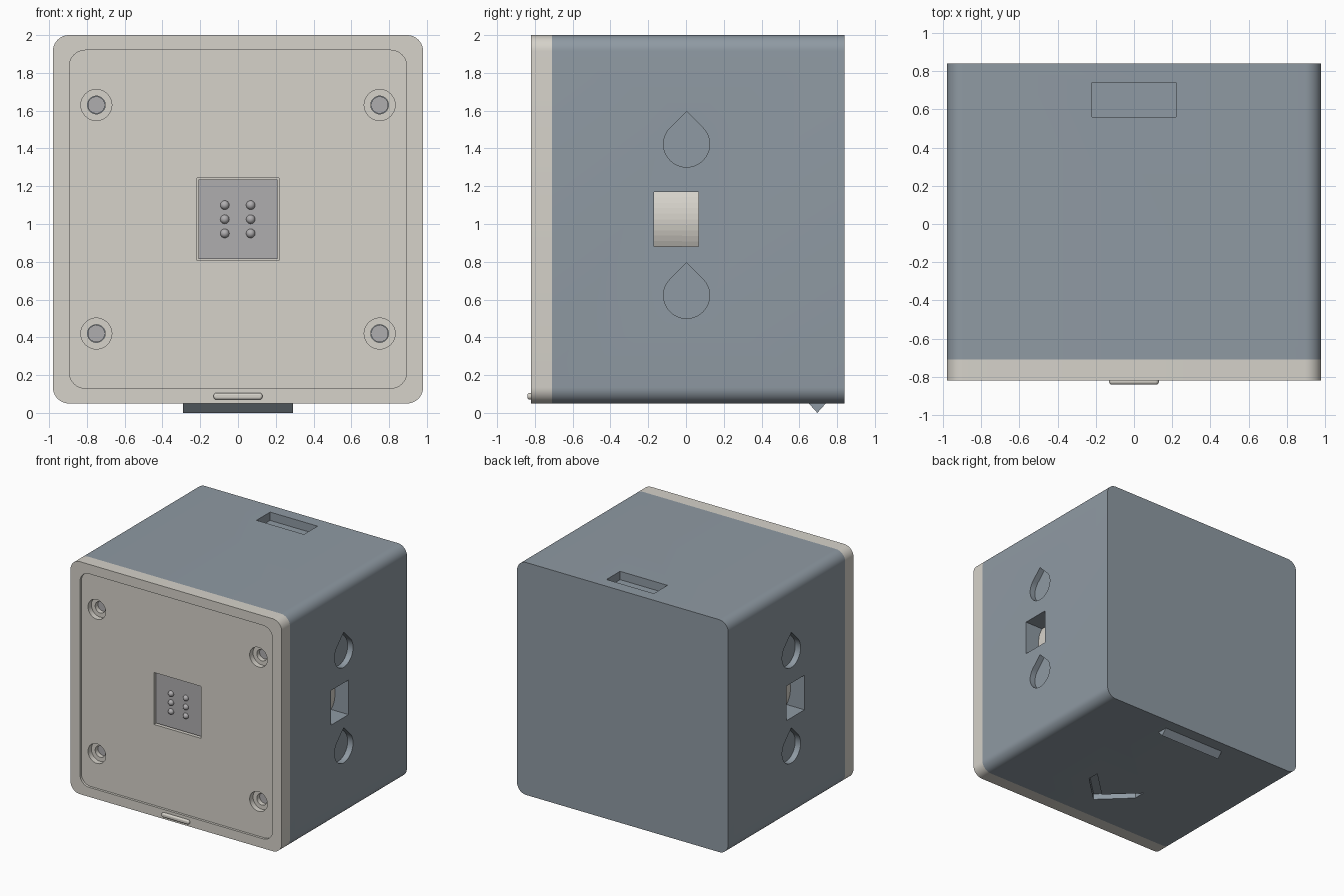
import bpy, bmesh
from math import sin, cos, pi, radians

if "Cube" in bpy.data.objects:
    bpy.data.objects.remove(bpy.data.objects["Cube"])


def material(name, rgb):
    m = bpy.data.materials.new(name)
    m.diffuse_color = (*rgb, 1)
    m.use_nodes = True
    m.node_tree.nodes["Principled BSDF"].inputs["Base Color"].default_value = m.diffuse_color
    return m


BLUE = material("blue_grey", (0.275, 0.323, 0.367))
CREAM = material("cream", (0.67, 0.645, 0.59))
GREY = material("warm_grey", (0.43, 0.42, 0.43))


def finish(ob, angle=30):
    bpy.ops.object.select_all(action='DESELECT')
    ob.select_set(True)
    bpy.context.view_layer.objects.active = ob
    bpy.ops.object.shade_smooth_by_angle(angle=radians(angle))


def prism(name, pts, axis, a, b, mat=None):
    """Extrude a 2D outline along an axis; the outline uses the other two axes in xyz order."""
    bm = bmesh.new()

    def ring(t):
        out = []
        for p in pts:
            co = list(p)
            co.insert("xyz".index(axis), t)
            out.append(bm.verts.new(co))
        return out
    r0, r1 = ring(a), ring(b)
    bm.faces.new(r0)
    bm.faces.new(r1[::-1])
    n = len(pts)
    for i in range(n):
        j = (i + 1) % n
        bm.faces.new((r0[i], r1[i], r1[j], r0[j]))
    bmesh.ops.recalc_face_normals(bm, faces=bm.faces)
    me = bpy.data.meshes.new(name)
    bm.to_mesh(me)
    bm.free()
    ob = bpy.data.objects.new(name, me)
    bpy.context.collection.objects.link(ob)
    if mat:
        me.materials.append(mat)
    return ob


def arc(cx, cy, r, a0, a1, n):
    return [(cx + r * cos(radians(a0 + (a1 - a0) * i / n)),
             cy + r * sin(radians(a0 + (a1 - a0) * i / n))) for i in range(n + 1)]


def rect(x0, x1, y0, y1, r=0, n=10):
    if not r:
        return [(x0, y0), (x1, y0), (x1, y1), (x0, y1)]
    return (arc(x1 - r, y1 - r, r, 0, 90, n) + arc(x0 + r, y1 - r, r, 90, 180, n)
            + arc(x0 + r, y0 + r, r, 180, 270, n) + arc(x1 - r, y0 + r, r, 270, 360, n))


def circle(x, y, r, n=40):
    return arc(x, y, r, 0, 360, n)[:-1]


def drop(y, z, r):
    return arc(y, z, r, 135, 405, 36) + [(y, z + r * 1.414)]


def cut(ob, cutter):
    cutter.hide_render = True
    m = ob.modifiers.new("cut", 'BOOLEAN')
    m.operation, m.solver, m.object = 'DIFFERENCE', 'EXACT', cutter
    bpy.ops.object.select_all(action='DESELECT')
    ob.select_set(True)
    bpy.context.view_layer.objects.active = ob
    bpy.ops.object.modifier_apply(modifier=m.name)
    bpy.data.objects.remove(cutter)


outer = rect(-0.98, 0.98, 0.05, 2.0, 0.085)
SCREWS = [(x, z) for x in (-0.75, 0.75) for z in (0.42, 1.63)]

# Body with side pockets, top slot and chevron underneath
body = prism("body", outer, "y", -0.71, 0.84, BLUE)
for s in (-1, 1):
    for z in (1.423, 0.622):
        cut(body, prism("cutter", drop(0.003, z, 0.122), "x", s * 0.93, s * 1.1))
    cut(body, prism("cutter", rect(-0.17, 0.065, 0.88, 1.17), "x", s * 0.78, s * 1.1))
cut(body, prism("cutter", rect(-0.22, 0.22, 0.56, 0.74), "z", 1.93, 2.1))
chevron = [(0, -0.5), (0.24, -0.27), (0.24, -0.17), (0, -0.4), (-0.24, -0.17), (-0.24, -0.27)]
cut(body, prism("cutter", chevron, "z", -0.1, 0.1))
finish(body)

# Rollers seen through the side windows
for s, side in ((-1, "left"), (1, "right")):
    for part, y0, y1, r in (("roller", -0.25, -0.02, 0.30), ("roller_rim", -0.02, 0.12, 0.305)):
        finish(prism(side + "_" + part, circle(s * 0.55, 1.025, r, 64), "y", y0, y1, CREAM), 3)

# Front cover with sunken panel, counterbored holes and square pocket
cover = prism("front_cover", outer, "y", -0.82, -0.71, CREAM)
cut(cover, prism("cutter", rect(-0.893, 0.893, 0.13, 1.92, 0.085), "y", -0.9, -0.80))
for x, z in SCREWS:
    cut(cover, prism("cutter", circle(x, z, 0.082), "y", -0.9, -0.755))
    cut(cover, prism("cutter", circle(x, z, 0.047), "y", -0.9, -0.70))
cut(cover, prism("cutter", rect(-0.218, 0.218, 0.807, 1.243), "y", -0.9, -0.77))
finish(cover)

# Screws at the bottom of the holes
for i, (x, z) in enumerate(SCREWS):
    finish(prism(f"screw_{i + 1}", circle(x, z, 0.045), "y", -0.72, -0.70, GREY))

# Square tile with raised dots
prism("tile", rect(-0.21, 0.21, 0.815, 1.235), "y", -0.785, -0.765, GREY)
for i, x in enumerate((-0.07, 0.067)):
    for j, z in enumerate((0.95, 1.025, 1.10)):
        bpy.ops.mesh.primitive_uv_sphere_add(segments=20, ring_count=12, radius=0.024,
                                             location=(x, -0.785, z))
        dot = bpy.context.object
        dot.name = f"dot_{i}_{j}"
        dot.data.materials.append(GREY)
        finish(dot)

# Finger ridge on the lower edge of the cover
ridge = prism("finger_ridge", rect(-0.13, 0.13, 0.07, 0.106, 0.0175), "y", -0.84, -0.81, CREAM)
bev = ridge.modifiers.new("round", 'BEVEL')
bev.width, bev.segments, bev.limit_method = 0.012, 4, 'ANGLE'
finish(ridge)

# Wedge foot at the back of the underside
prism("wedge_foot", [(0.65, 0.06), (0.74, 0.06), (0.74, 0.05), (0.695, 0.0), (0.65, 0.05)],
      "x", -0.29, 0.29, BLUE)
